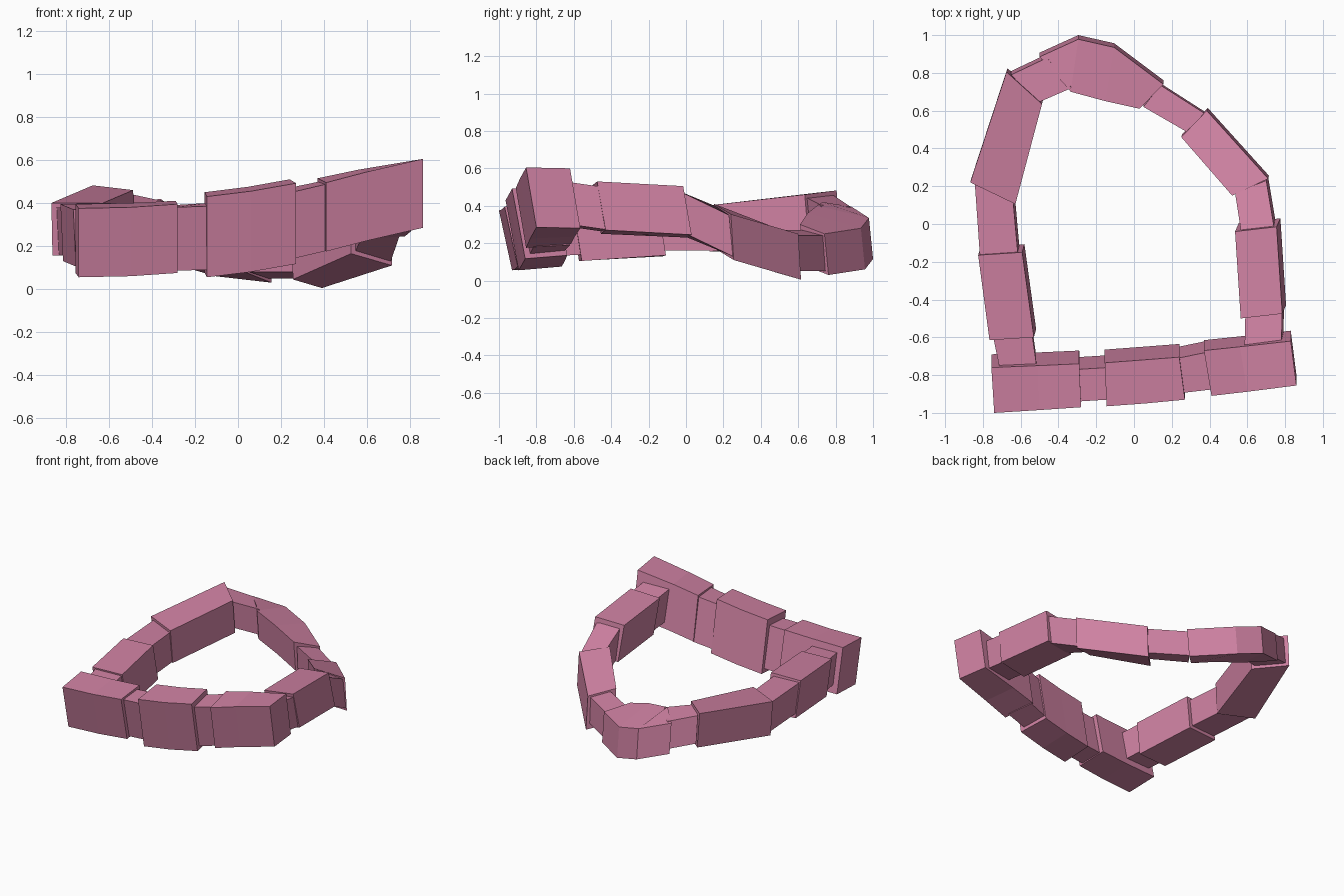
import bpy, bmesh
from mathutils import Vector

pink = bpy.data.materials.new("pink")
pink.diffuse_color = (0.62, 0.22, 0.36, 1)


def block(name, drop, *stations):
    """Sweep a four-sided section: each station is the (outer, inner) top edge; drop points to the underside."""
    bm = bmesh.new()
    drop = Vector(drop)
    rings = []
    for outer, inner in stations:
        o, i = Vector(outer), Vector(inner)
        rings.append([bm.verts.new(p) for p in (o, i, i + drop, o + drop)])
    for a, b in zip(rings, rings[1:]):
        for k in range(4):
            n = (k + 1) % 4
            bm.faces.new((a[k], a[n], b[n], b[k]))
    bm.faces.new(rings[0])
    bm.faces.new(rings[-1][::-1])
    bmesh.ops.recalc_face_normals(bm, faces=bm.faces)
    me = bpy.data.meshes.new(name)
    bm.to_mesh(me)
    bm.free()
    me.materials.append(pink)
    ob = bpy.data.objects.new(name, me)
    bpy.context.collection.objects.link(ob)


# Front row: three large leaning blocks joined by thinner links
block("front_left_block", (0, .07, -.32),
      ((-.74, -1.0, .375), (-.755, -.76, .395)),
      ((-.50, -.985, .38), (-.51, -.75, .40)),
      ((-.28, -.97, .395), (-.29, -.74, .41)))
block("front_left_link", (0, .065, -.295),
      ((-.30, -.94, .38), (-.30, -.77, .39)),
      ((-.14, -.93, .385), (-.14, -.76, .40)))
block("front_middle_block", (0, .07, -.375),
      ((-.145, -.965, .43), (-.155, -.735, .45)),
      ((.06, -.95, .455), (.045, -.72, .475)),
      ((.27, -.93, .492), (.24, -.705, .51)))
block("front_right_link", (0, .06, -.31),
      ((.25, -.895, .45), (.235, -.71, .47)),
      ((.42, -.875, .49), (.38, -.68, .50)))
block("front_right_block", (0, .055, -.32),
      ((.41, -.91, .495), (.37, -.67, .515)),
      ((.60, -.888, .545), (.56, -.65, .555)),
      ((.86, -.855, .605), (.83, -.62, .60)))

# Right side
block("right_front_link", (.01, .03, -.23),
      ((.78, -.65, .53), (.585, -.67, .52)),
      ((.785, -.44, .50), (.59, -.46, .49)))
block("right_block", (.02, .045, -.26),
      ((.785, -.475, .53), (.565, -.50, .51)),
      ((.755, -.015, .505), (.535, -.04, .49)))
block("right_rear_link", (.01, .02, -.22),
      ((.745, -.04, .48), (.57, -.06, .47)),
      ((.70, .23, .35), (.535, .165, .395)))
block("rear_right_block", (.005, .015, -.245),
      ((.71, .24, .355), (.52, .15, .41)),
      ((.385, .60, .25), (.25, .46, .29)))
block("rear_right_link", (0, .01, -.19),
      ((.39, .575, .24), (.31, .47, .27)),
      ((.14, .735, .24), (.05, .62, .27)))

# Rounded back block
block("rear_block", (0, .022, -.22),
      ((.155, .74, .25), (.03, .61, .30)),
      ((-.105, .935, .28), (-.15, .65, .36)),
      ((-.295, .978, .335), (-.335, .70, .40)),
      ((-.50, .885, .395), (-.36, .73, .42)))

# Left side
block("rear_left_link", (0, .02, -.2),
      ((-.46, .88, .395), (-.33, .72, .405)),
      ((-.65, .79, .455), (-.515, .64, .445)))
block("left_rear_block", (.005, .02, -.245),
      ((-.675, .805, .482), (-.487, .635, .46)),
      ((-.867, .22, .40), (-.628, .105, .40)))
block("left_middle_link", (.01, .02, -.22),
      ((-.843, .22, .38), (-.64, .12, .38)),
      ((-.815, -.18, .38), (-.615, -.16, .38)))
block("left_front_block", (.012, .043, -.265),
      ((-.825, -.165, .395), (-.592, -.15, .40)),
      ((-.765, -.615, .37), (-.53, -.60, .37)))
block("left_front_link", (0, .04, -.22),
      ((-.745, -.60, .36), (-.54, -.58, .36)),
      ((-.71, -.77, .35), (-.515, -.755, .35)))
